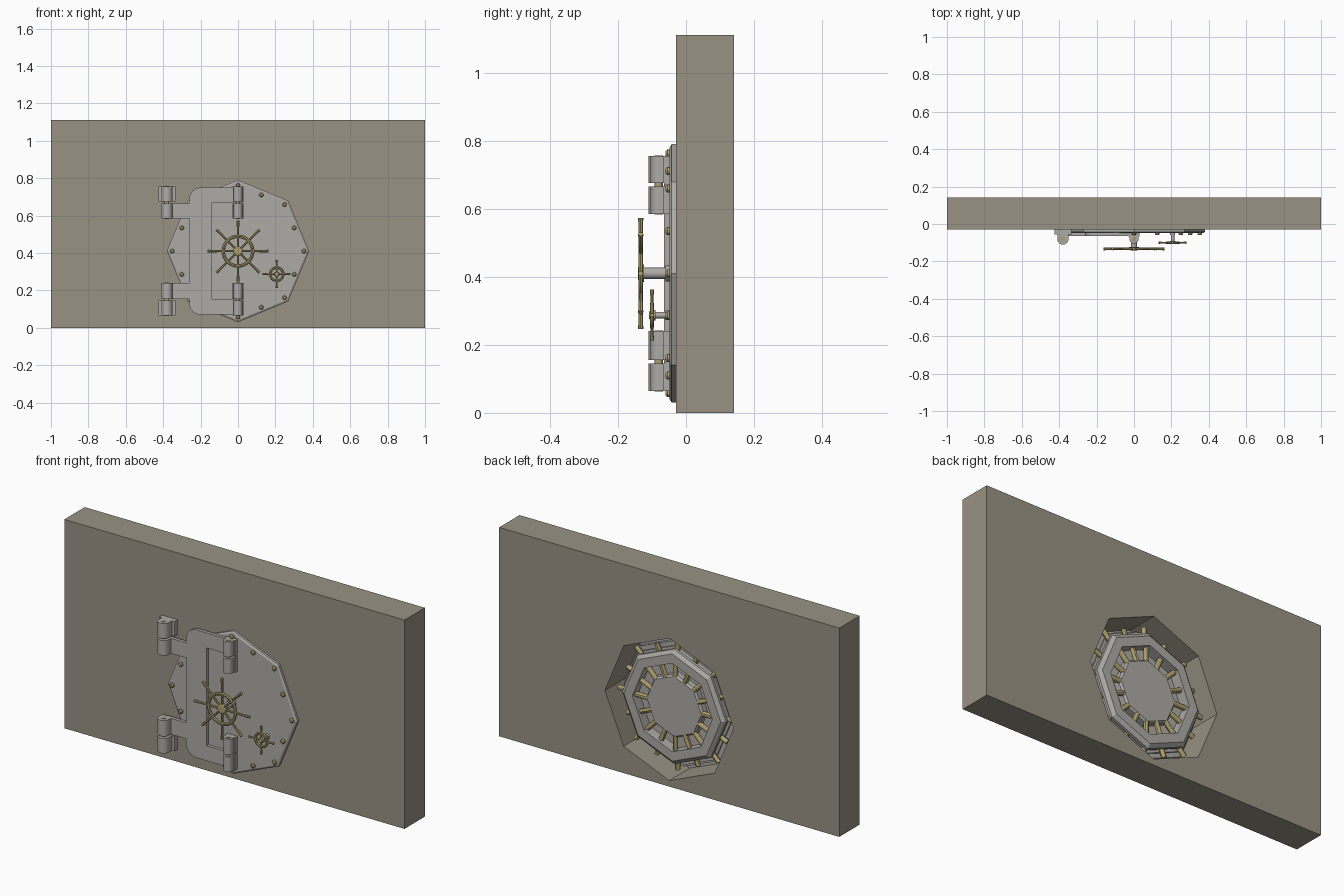
import bpy, bmesh
from math import sin, cos, pi
from mathutils import Vector, Matrix

if "Cube" in bpy.data.objects:
    bpy.data.objects.remove(bpy.data.objects["Cube"])

ZC = 0.41  # height of the door centre


def material(name, rgb):
    m = bpy.data.materials.new(name)
    m.diffuse_color = (*rgb, 1)
    m.use_nodes = True
    m.node_tree.nodes["Principled BSDF"].inputs["Base Color"].default_value = m.diffuse_color
    return m


STONE = material("stone", (0.32, 0.29, 0.23))
BRASS = material("brass", (0.43, 0.35, 0.16))
STEEL = material("steel", (0.42, 0.41, 0.39))


def finish(name, bm, mat=STEEL, smooth=False):
    bmesh.ops.recalc_face_normals(bm, faces=bm.faces[:])
    me = bpy.data.meshes.new(name)
    bm.to_mesh(me)
    bm.free()
    ob = bpy.data.objects.new(name, me)
    bpy.context.collection.objects.link(ob)
    me.materials.append(mat)
    if smooth:
        bpy.ops.object.select_all(action='DESELECT')
        ob.select_set(True)
        bpy.context.view_layer.objects.active = ob
        bpy.ops.object.shade_smooth_by_angle()
    return ob


def add_box(bm, x, y, z):
    c = Vector(((x[0]+x[1])/2, (y[0]+y[1])/2, (z[0]+z[1])/2))
    s = (x[1]-x[0], y[1]-y[0], z[1]-z[0])
    bmesh.ops.create_cube(bm, size=1, matrix=Matrix.Translation(c) @ Matrix.Diagonal((*s, 1)))


def add_rod(bm, p, q, r, n=12, r2=None):
    p, q = Vector(p), Vector(q)
    rot = (q-p).to_track_quat('Z', 'Y').to_matrix().to_4x4()
    bmesh.ops.create_cone(bm, cap_ends=True, segments=n, radius1=r, radius2=r if r2 is None else r2,
                          depth=(q-p).length, matrix=Matrix.Translation((p+q)/2) @ rot)


def polar(r, a, y, cx=0, cz=ZC):
    return Vector((cx + r*cos(a), y, cz + r*sin(a)))


def add_lathe(bm, profile, n, cx=0, cz=ZC, closed=False):
    """Revolve (radius, y) points about the y axis."""
    rings = [[bm.verts.new(polar(r, 2*pi*i/n, y, cx, cz)) for i in range(n)] for r, y in profile]
    pairs = list(zip(rings, rings[1:]))
    if closed:
        pairs.append((rings[-1], rings[0]))
    else:
        bm.faces.new(rings[0])
        bm.faces.new(rings[-1])
    for a, b in pairs:
        for i in range(n):
            j = (i+1) % n
            bm.faces.new((a[i], a[j], b[j], b[i]))


def octagon_point(r, k, y):
    """Point k of 16 on an octagon: corners and edge middles."""
    f = 1 if k % 2 == 0 else cos(pi/8)
    return polar(r*f, k*pi/8, y)


# wall with octagonal opening
bm = bmesh.new()
add_lathe(bm, [(0.378, -0.2), (0.378, 0.3)], 8)
cutter = finish("opening_cutter", bm, STONE)
cutter.hide_render = True
cutter.hide_viewport = True
bm = bmesh.new()
add_box(bm, (-1, 1), (-0.03, 0.141), (0, 1.11))
wall = finish("wall", bm, STONE)
mod = wall.modifiers.new("opening", 'BOOLEAN')
mod.object = cutter
mod.operation = 'DIFFERENCE'
mod.solver = 'EXACT'

# stepped door: front flange, tiers, rear ring, groove and centre plate
bm = bmesh.new()
add_lathe(bm, [(0.37, -0.048), (0.38, -0.042), (0.38, -0.03), (0.355, -0.03), (0.35, 0.02),
               (0.335, 0.02), (0.335, 0.045), (0.31, 0.045), (0.31, 0.055), (0.295, 0.055),
               (0.295, 0.085), (0.305, 0.085), (0.305, 0.10), (0.285, 0.115), (0.235, 0.115),
               (0.235, 0.06), (0.17, 0.06), (0.17, 0.09), (0.16, 0.10)], 8)
finish("door", bm)

# rivets on the front edge, locking bolts outside and inside the rear ring
rivets, outer, inner = bmesh.new(), bmesh.new(), bmesh.new()
for k in range(16):
    p = octagon_point(0.352, k, -0.045)
    add_rod(rivets, p, p + Vector((0, -0.010, 0)), 0.012)
    add_rod(rivets, p + Vector((0, -0.010, 0)), p + Vector((0, -0.015, 0)), 0.012, 12, 0.007)
    add_rod(outer, octagon_point(0.28, k, 0.07), octagon_point(0.345, k, 0.07), 0.013)
    add_rod(inner, octagon_point(0.155, k, 0.088), octagon_point(0.245, k, 0.088), 0.013)
finish("rivets", rivets, BRASS, True)
finish("outer_bolts", outer, BRASS, True)
finish("inner_bolts", inner, BRASS, True)

# crane bracket: C-shaped plate with rounded left corners
arc = [(-0.20 - 0.06*sin(i*pi/12), 0.28 + 0.06*cos(i*pi/12)) for i in range(7)]
half = [(0.03, 0.34)] + arc
outline = half + [(x, -z) for x, z in reversed(half)]
outline += [(0.03, -0.26), (-0.14, -0.26), (-0.14, 0.26), (0.03, 0.26)]
bm = bmesh.new()
face = bm.faces.new([bm.verts.new((x, -0.046, ZC + z)) for x, z in outline])
ext = bmesh.ops.extrude_face_region(bm, geom=[face])
bmesh.ops.translate(bm, vec=(0, -0.018, 0), verts=[v for v in ext['geom'] if isinstance(v, bmesh.types.BMVert)])
finish("bracket_plate", bm)


# hinges: two knuckles each, with brass pins
def knuckle(bm, x, y, r, z, back):
    add_rod(bm, (x, y, z[0]), (x, y, z[1]), r, 20)
    add_box(bm, (x-r, x+r), (y, back), z)


for label, upper, lower in (("upper", (0.675, 0.755), (0.585, 0.665)),
                            ("lower", (0.155, 0.24), (0.065, 0.145))):
    wall_z, arm_z = (upper, lower) if label == "upper" else (lower, upper)
    bm = bmesh.new()
    knuckle(bm, -0.38, -0.08, 0.03, wall_z, -0.03)
    add_box(bm, (-0.425, -0.335), (-0.055, -0.03), wall_z)
    finish(label + "_wall_hinge", bm, STEEL, True)
    bm = bmesh.new()
    knuckle(bm, -0.38, -0.08, 0.03, arm_z, -0.05)
    add_box(bm, (-0.38, -0.258), (-0.064, -0.046), arm_z)
    finish(label + "_hinge_arm", bm, STEEL, True)
    bm = bmesh.new()
    for z in (upper, lower):
        knuckle(bm, 0, -0.08, 0.024, z, -0.045)
        add_box(bm, (-0.03, 0.03), (-0.068, -0.045), z)
    finish(label + "_door_hinge", bm, STEEL, True)
    bm = bmesh.new()
    for x in (-0.38, 0):
        add_rod(bm, (x, -0.08, lower[0] - 0.002), (x, -0.08, upper[1] + 0.002), 0.012, 16)
    finish(label + "_hinge_pins", bm, BRASS, True)


# hand wheels with spokes on grey axles
def hand_wheel(name, cx, cz, y, rim, tube, reach, spokes, hub):
    bm = bmesh.new()
    circle = [(rim + tube*cos(2*pi*i/8), y + tube*0.8*sin(2*pi*i/8)) for i in range(8)]
    add_lathe(bm, circle, 32, cx, cz, closed=True)
    add_lathe(bm, [(hub*0.7, y-0.008), (hub, y-0.003), (hub, y+0.01)], 20, cx, cz)
    for k in range(spokes):
        a = 2*pi*k/spokes
        add_rod(bm, polar(0, a, y, cx, cz), polar(rim+tube, a, y, cx, cz), tube*0.65, 8)
        add_rod(bm, polar(rim, a, y, cx, cz), polar(reach, a, y, cx, cz), tube*0.55, 8, tube*0.85)
    finish(name, bm, BRASS, True)
    bm = bmesh.new()
    add_lathe(bm, [(hub*0.9, -0.045), (hub*0.9, -0.06), (hub*0.65, -0.06), (hub*0.65, y)], 20, cx, cz)
    finish(name + "_axle", bm, STEEL, True)


hand_wheel("main_wheel", 0, ZC, -0.133, 0.079, 0.009, 0.163, 8, 0.026)
hand_wheel("small_wheel", 0.207, 0.287, -0.10, 0.035, 0.007, 0.075, 4, 0.015)
